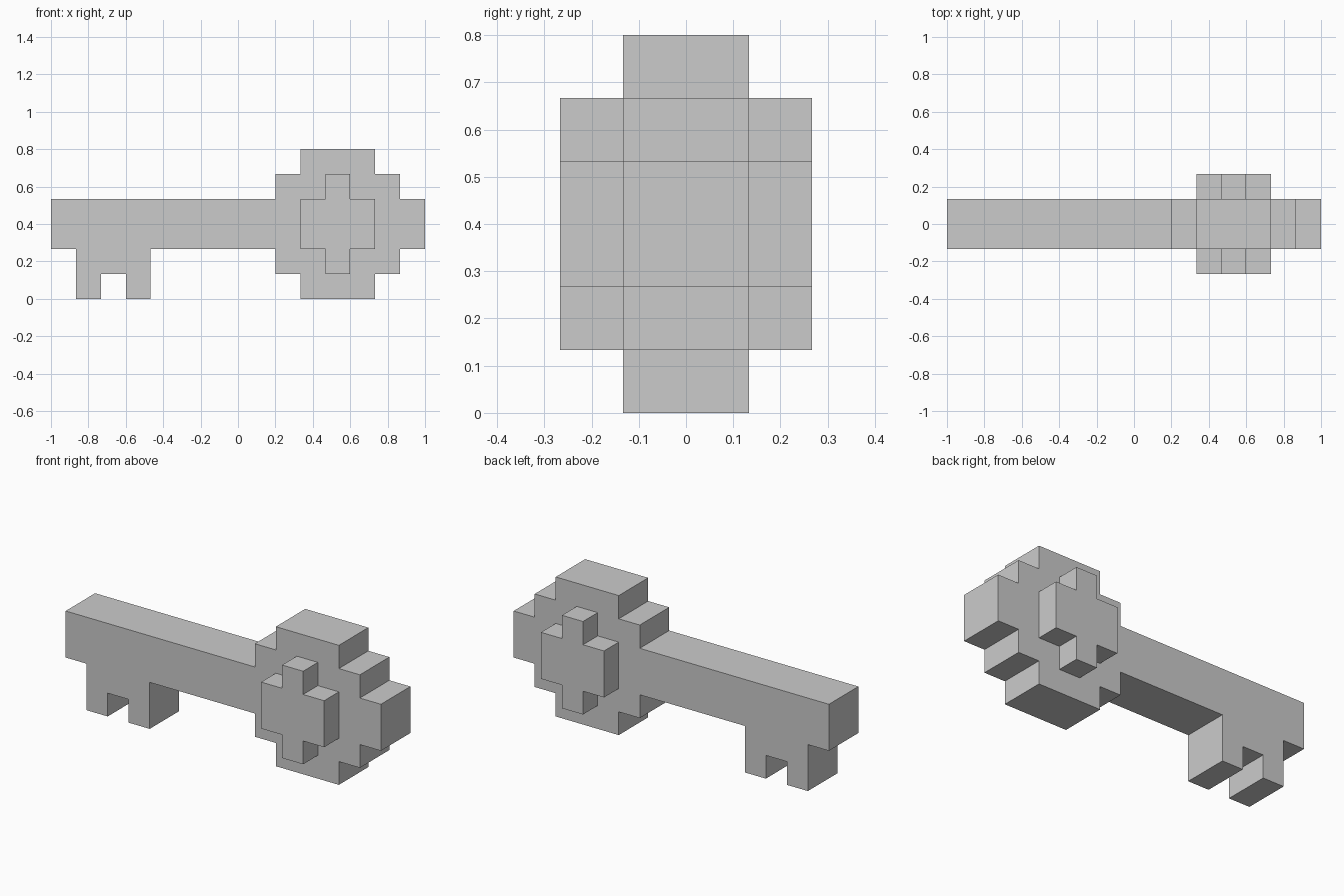
import bpy, bmesh

if "Cube" in bpy.data.objects:
    bpy.data.objects.remove(bpy.data.objects["Cube"])

U = 2 / 15  # one grid block


def prism(name, profile, y0, y1):
    """Extrude an x-z outline (in blocks) from y0 to y1."""
    bm = bmesh.new()
    face = bm.faces.new([bm.verts.new((x * U - 1, y0 * U, z * U)) for x, z in profile])
    ext = bmesh.ops.extrude_face_region(bm, geom=[face], use_keep_orig=True)
    top = [v for v in ext["geom"] if isinstance(v, bmesh.types.BMVert)]
    bmesh.ops.translate(bm, verts=top, vec=(0, (y1 - y0) * U, 0))
    bmesh.ops.recalc_face_normals(bm, faces=bm.faces)
    mesh = bpy.data.meshes.new(name)
    bm.to_mesh(mesh)
    bm.free()
    obj = bpy.data.objects.new(name, mesh)
    bpy.context.collection.objects.link(obj)
    return obj


# Key body: lower outline with teeth, then the stepped round head
key_outline = [
    (0, 2), (1, 2), (1, 0), (2, 0), (2, 1), (3, 1), (3, 0), (4, 0), (4, 2),
    (9, 2), (9, 1), (10, 1), (10, 0), (13, 0), (13, 1), (14, 1), (14, 2),
    (15, 2), (15, 4), (14, 4), (14, 5), (13, 5), (13, 6), (10, 6), (10, 5),
    (9, 5), (9, 4), (0, 4),
]
prism("key_body", key_outline, -1, 1)

# Raised cross-shaped gem on both faces of the head
gem_outline = [
    (10, 2), (11, 2), (11, 1), (12, 1), (12, 2), (13, 2),
    (13, 4), (12, 4), (12, 5), (11, 5), (11, 4), (10, 4),
]
prism("front_gem", gem_outline, -2, -1)
prism("back_gem", gem_outline, 1, 2)
